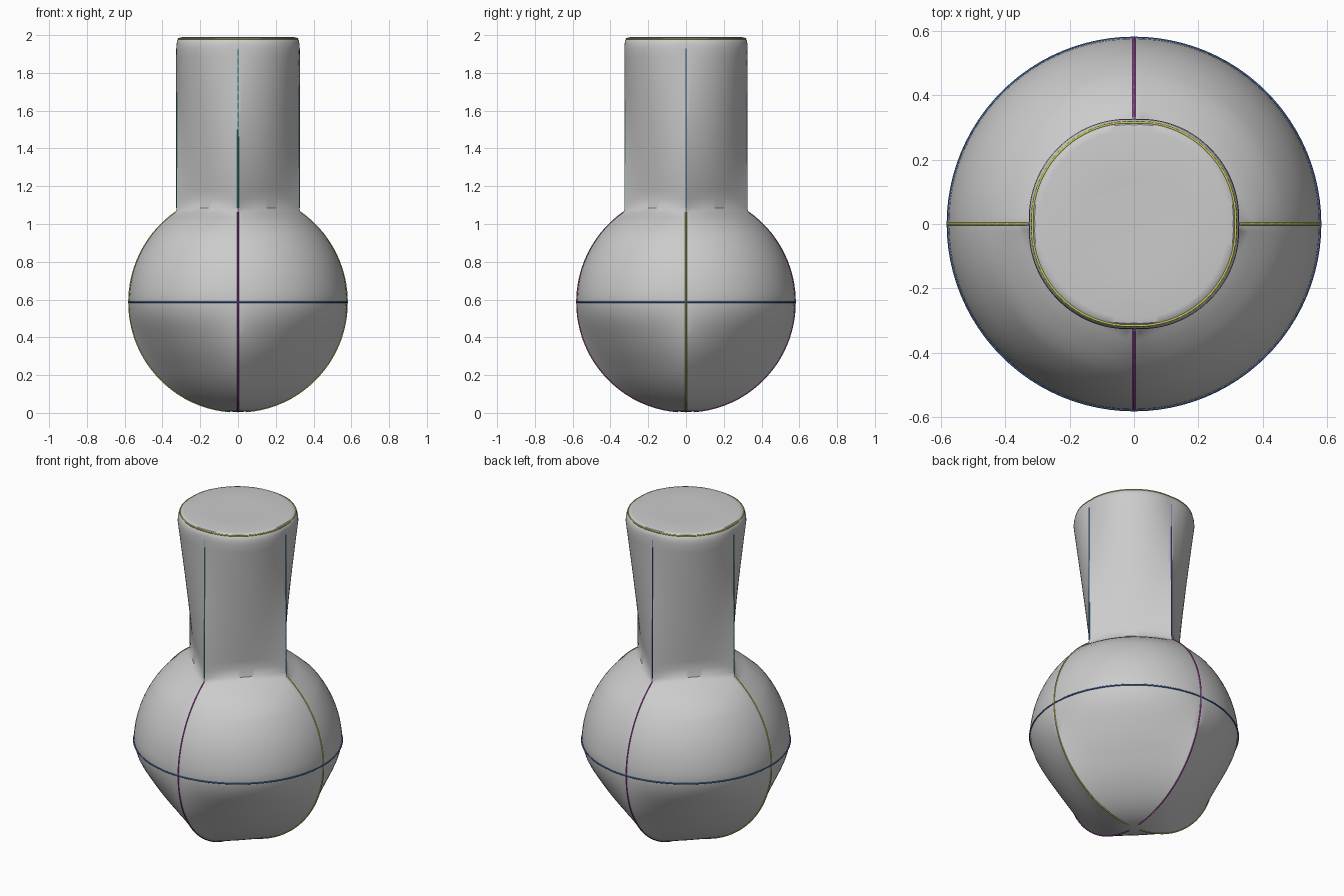
import bpy, bmesh
from math import sin, cos, pi, sqrt, tau

if "Cube" in bpy.data.objects:
    bpy.data.objects.remove(bpy.data.objects["Cube"])

SEG = 96
R, CZ = 0.578, 0.586           # bulb radius and centre height
NECK_R, NECK_Z = 0.325, 1.085  # neck radius and join height


def lerp_table(table, z):
    for (z0, a), (z1, b) in zip(table, table[1:]):
        if z <= z1:
            return a + (b - a) * max(0, z - z0) / (z1 - z0)
    return table[-1][1]


# How square the cross-section is at each height (0 = round, 1 = diamond)
SQUARE = [(0, 0.95), (0.1, 0.85), (0.25, 0.65), (0.4, 0.35), (0.5, 0.12), (0.586, 0),
          (0.95, 0.05), (1.03, 0.25), (1.07, 0.6), (1.1, 0.93), (1.2, 0.82), (1.4, 0.58),
          (1.6, 0.33), (1.8, 0.07), (1.93, -0.1), (2.0, -0.06)]


def ring_point(r, z, a):
    w = lerp_table(SQUARE, z)
    diamond = 1 / (abs(cos(a)) + abs(sin(a)))
    k = r * (1 - w + w * diamond)
    return (k * cos(a), k * sin(a), z)


# Axis profile: bulb, neck, rounded rim
bulb = []
top_angle = 0.5 * pi + 1.035
for i in range(1, 37):
    t = top_angle * i / 36
    bulb.append((R * sin(t), CZ - (CZ - 0.005) * cos(t)))
bulb = [p for p in bulb if p[1] < NECK_Z - 0.005]
neck = [(NECK_R, NECK_Z + (1.93 - NECK_Z) * i / 18) for i in range(19)]
rim = [(0.324, 1.955), (0.32, 1.975), (0.308, 1.987), (0.29, 1.99), (0.15, 1.989)]
profile = bulb + neck + rim

# Flask body lofted through the profile rings
bm = bmesh.new()
rings = [[bm.verts.new(ring_point(r, z, tau * i / SEG)) for i in range(SEG)] for r, z in profile]
for lo, hi in zip(rings, rings[1:]):
    for i in range(SEG):
        j = (i + 1) % SEG
        bm.faces.new((lo[i], lo[j], hi[j], hi[i]))
for ring, z in ((rings[0], 0.005), (rings[-1], 1.985)):
    tip = bm.verts.new((0, 0, z))
    for i in range(SEG):
        bm.faces.new((ring[i], ring[(i + 1) % SEG], tip))
bmesh.ops.recalc_face_normals(bm, faces=bm.faces)
mesh = bpy.data.meshes.new("flask_body")
bm.to_mesh(mesh)
bm.free()
body = bpy.data.objects.new("flask_body", mesh)
bpy.context.collection.objects.link(body)
bpy.context.view_layer.objects.active = body
body.select_set(True)
bpy.ops.object.shade_smooth_by_angle(angle=0.6)


# Thin coloured guide lines lying on the surface
def line(name, pts, color, cyclic=False):
    cu = bpy.data.curves.new(name, 'CURVE')
    cu.dimensions = '3D'
    cu.bevel_depth = 0.004
    cu.bevel_resolution = 1
    sp = cu.splines.new('POLY')
    sp.points.add(len(pts) - 1)
    for p, co in zip(sp.points, pts):
        p.co = (*co, 1)
    sp.use_cyclic_u = cyclic
    mat = bpy.data.materials.new(name)
    mat.diffuse_color = (*color, 1)
    mat.use_nodes = True
    mat.node_tree.nodes["Principled BSDF"].inputs["Base Color"].default_value = mat.diffuse_color
    cu.materials.append(mat)
    bpy.context.collection.objects.link(bpy.data.objects.new(name, cu))


MAGENTA, YELLOW, BLUE = (0.4, 0.05, 0.4), (0.6, 0.6, 0.1), (0.05, 0.15, 0.45)
sides = [("right", 0, YELLOW, (0.05, 0.25, 0.45)), ("back", pi / 2, MAGENTA, (0.15, 0.05, 0.5)),
         ("left", pi, YELLOW, (0.05, 0.3, 0.1)), ("front", -pi / 2, MAGENTA, (0.05, 0.5, 0.45))]
for side, a, bulb_color, neck_color in sides:
    line(side + "_bulb_line", [ring_point(r, z, a) for r, z in bulb], bulb_color)
    line(side + "_neck_line", [ring_point(r - 0.002, z, a) for r, z in neck], neck_color)
line("equator_line", [ring_point(R, CZ, tau * i / SEG) for i in range(SEG)], BLUE, True)
line("rim_line", [ring_point(0.315, 1.981, tau * i / SEG) for i in range(SEG)], YELLOW, True)
